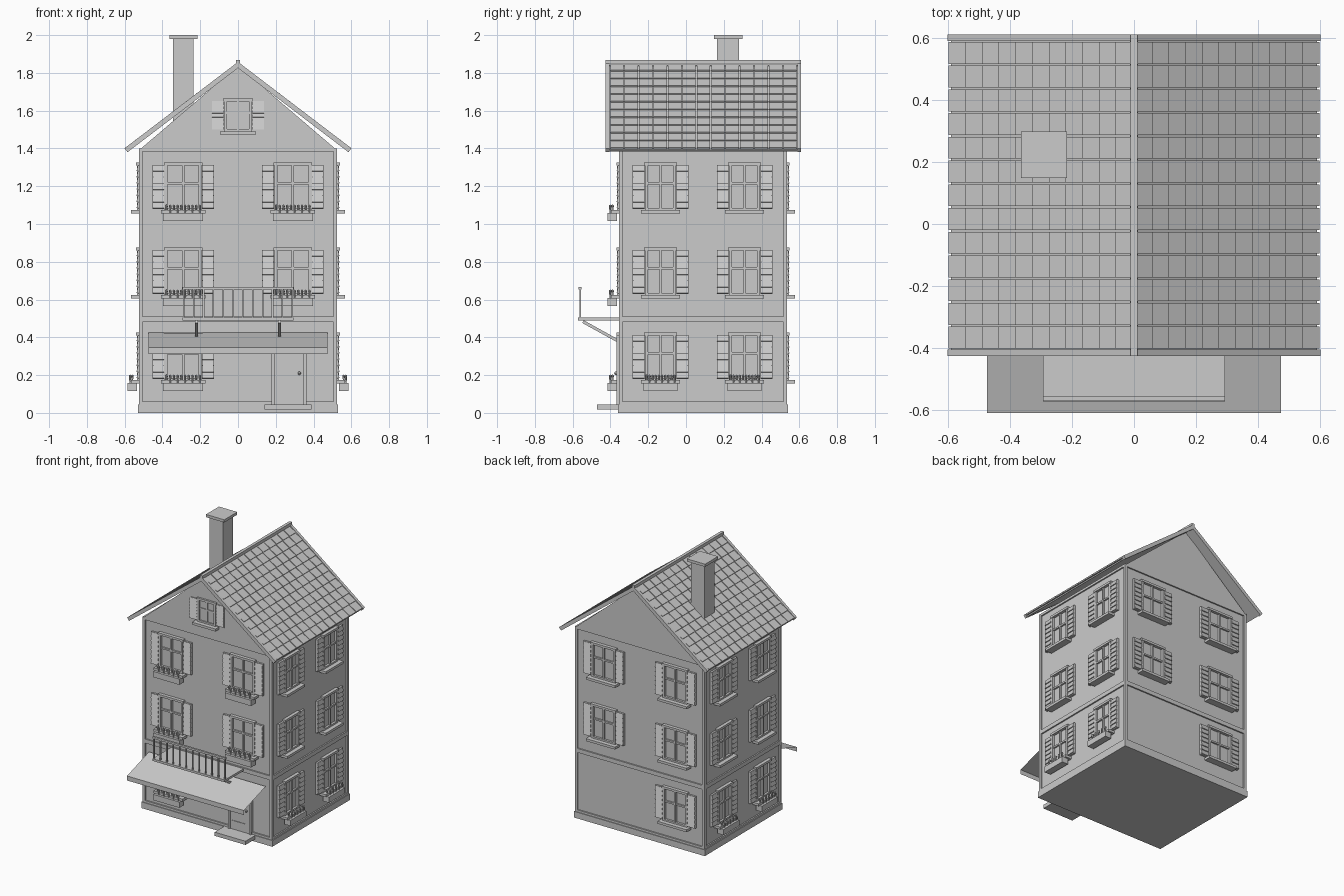
import bpy, bmesh, math
from mathutils import Matrix, Vector

if "Cube" in bpy.data.objects:
    bpy.data.objects.remove(bpy.data.objects["Cube"])

parts = {}          # one mesh per named part
I = Matrix.Identity(4)
W, YF, YB = 0.525, -0.355, 0.535     # wall planes


def bm_of(name):
    return parts.setdefault(name, bmesh.new())


def box(name, x0, x1, y0, y1, z0, z1, M=I):
    T = Matrix.Translation(((x0 + x1) / 2, (y0 + y1) / 2, (z0 + z1) / 2))
    S = Matrix.Diagonal((x1 - x0, y1 - y0, z1 - z0, 1))
    bmesh.ops.create_cube(bm_of(name), size=1, matrix=M @ T @ S)


def prism(name, profile, y0, y1):
    bm = bm_of(name)
    f = bm.faces.new([bm.verts.new((x, y0, z)) for x, z in profile])
    ext = bmesh.ops.extrude_face_region(bm, geom=[f])
    bmesh.ops.translate(bm, vec=(0, y1 - y0, 0),
                        verts=[v for v in ext['geom'] if isinstance(v, bmesh.types.BMVert)])
    bmesh.ops.recalc_face_normals(bm, faces=bm.faces)


# Walls: recessed panels framed by corner posts and bands
prism("gable", [(-W, 1.39), (W, 1.39), (0, 1.838)], YF, YB)
box("wall_panels", -W + .01, W - .01, YF + .01, YB - .01, 0.03, 1.40)
box("plinth", -.53, .53, YF - .005, YB + .005, 0, 0.045)
for z0, z1 in ((.04, .06), (.48, .51), (1.383, 1.40)):
    box("wall_bands", -W, W, YF, YB, z0, z1)
for sx in (-1, 1):
    for y in (YF + .01, YB - .01):
        box("corner_posts", sx * .515 - .01, sx * .515 + .01, y - .01, y + .01, .05, 1.39)


# Window in local space: x along the wall, y outward, z up from the sill
def window(x, y, z, angle, half=.083, h=.255, planter=False):
    M = Matrix.Translation((x, y, z)) @ Matrix.Rotation(math.radians(angle), 4, 'Z')
    o = half - .016
    box("window_glass", -half, half, -.012, -.006, 0, h - .01, M)
    for s in (-1, 1):
        a, b = sorted((s * half, s * o))
        box("window_frames", a, b, -.012, .01, 0, h - .012, M)
        # Louvred shutter: back board plus tilted slats
        a, b = sorted((s * (half + .001), s * (half + .064)))
        box("shutters", a, b, -.012, .004, .01, h - .012, M)
        n = 7
        step = (h - .026) / n
        for i in range(n):
            R = M @ Matrix.Translation((0, .006, .012 + step * (i + .5))) @ Matrix.Rotation(math.radians(14), 4, 'X')
            box("shutters", a + .002, b - .002, -.003, .003, -step * .48, step * .48, R)
    box("window_frames", -half - .004, half + .004, -.012, .014, h - .016, h, M)
    box("window_frames", -half, half, -.012, .01, 0, .016, M)
    box("window_bars", -.006, .006, -.01, .007, .01, h - .012, M)
    box("window_bars", -o, o, -.01, .006, h * .57 - .006, h * .57 + .006, M)
    box("window_sills", -half - .02, half + .02, -.012, .041, -.014, .004, M)
    if planter:
        # Flower box with a row of small plants
        box("flower_boxes", -half - .008, half + .008, .01, .06, -.055, -.013, M)
        n = 10
        for i in range(n):
            px = (i - (n - 1) / 2) * 2 * half / n
            P = M @ Matrix.Translation((px, .04 + .006 * (-1) ** i, .005))
            bmesh.ops.create_cone(bm_of("flower_leaves"), segments=5, radius1=.003, radius2=.007,
                                  depth=.036, cap_ends=True, matrix=P)
            bmesh.ops.create_icosphere(bm_of("flowers"), subdivisions=1, radius=.008,
                                       matrix=P @ Matrix.Translation((0, 0, .02)))


for level, z in enumerate((.17, .62, 1.07)):
    for s in (-1, 1):
        if level or s < 0:
            window(s * .29, YF, z, 180, half=.098, planter=True)
            window(s * .29, YB, z, 0, half=.098)
        for y in (-.135, .31):
            window(s * W, y, z, -90 * s, planter=level == 0)
window(0, YF, 1.487, 180, half=.075, h=.178)

# Roof: slab, tilted tiles and barge boards on each slope
rise, run = .457, .6
L, ang = math.hypot(rise, run), math.atan2(rise, run)
R0, R1 = -.425, .61
rows, cols = 11, 13
for side in (0, 180):
    M = (Matrix.Translation((0, 0, 1.857)) @ Matrix.Translation((0, (R0 + R1) / 2, 0))
         @ Matrix.Rotation(math.radians(side), 4, 'Z') @ Matrix.Rotation(ang, 4, 'Y'))
    hw = (R1 - R0) / 2
    box("roof_slabs", 0, L - .004, -hw + .01, hw - .01, -.022, -.012, M)
    for e in (-1, 1):
        a, b = sorted((e * hw, e * (hw - .021)))
        box("barge_boards", 0, L, a, b, -.025, .001, M)
    pitch, cw = (L - .01) / rows, (2 * hw - .042) / cols
    for r in range(rows):
        T = M @ Matrix.Translation((pitch * (r + .5) + .006, 0, -.007)) @ Matrix.Rotation(math.radians(-6), 4, 'Y')
        for c in range(cols):
            y = -hw + .021 + c * cw
            box("roof_tiles", -pitch * .53, pitch * .5, y + .003, y + cw - .003, -.005, .005, T)
box("ridge_cap", -.011, .011, R0, R1, 1.846, 1.868)

# Chimney
box("chimney", -.345, -.235, .165, .28, 1.5, 1.985)
box("chimney_cap", -.363, -.215, .148, .298, 1.98, 2.0)

# Front door and step
box("door", .19, .35, YF - .006, YF + .02, .045, .40)
for x in (.178, .346):
    box("door_frame", x, x + .016, YF - .014, YF + .01, .045, .41)
box("door_frame", .178, .362, YF - .014, YF + .01, .395, .412)
for z0, z1 in ((.065, .11), (.125, .26), (.275, .38)):
    for x in (.203, .273):
        if z0 < .27:
            box("door_panels", x if x < .25 else .262, .258 if x < .25 else .315, YF - .010, YF, z0, z1)
box("door_panels", .205, .315, YF - .010, YF, .275, .38)
bmesh.ops.create_uvsphere(bm_of("door_knob"), u_segments=10, v_segments=8, radius=.009,
                          matrix=Matrix.Translation((.325, YF - .016, .21)))
box("door_step", .14, .39, -.47, YF, .018, .045)

# Balcony: floor, struts and front railing
box("balcony_floor", -.293, .293, -.572, YF, .49, .506)
for x in (-.22, .22):
    a, b = Vector((x, -.545, .483)), Vector((x, -.355, .378))
    d = b - a
    M = Matrix.Translation(a) @ Matrix.Rotation(math.atan2(d.z, d.y), 4, 'X')
    box("balcony_struts", -.007, .007, 0, d.length, -.008, .008, M)
box("balcony_rail", -.293, .293, -.568, -.554, .652, .666)
for i in range(12):
    x = -.287 + i * .574 / 11
    box("balcony_balusters", x - .004, x + .004, -.565, -.557, .50, .655)

# Awning: thin sheet with a hanging valance
bm = bm_of("awning")
pts = [(YF, .425), (-.608, .345), (-.608, .312)]
vs = [[bm.verts.new((x, y, z)) for y, z in pts] for x in (-.473, .473)]
for i in range(2):
    bm.faces.new((vs[0][i], vs[0][i + 1], vs[1][i + 1], vs[1][i]))

for name, bm in parts.items():
    me = bpy.data.meshes.new(name)
    bm.to_mesh(me)
    bm.free()
    bpy.context.collection.objects.link(bpy.data.objects.new(name, me))
